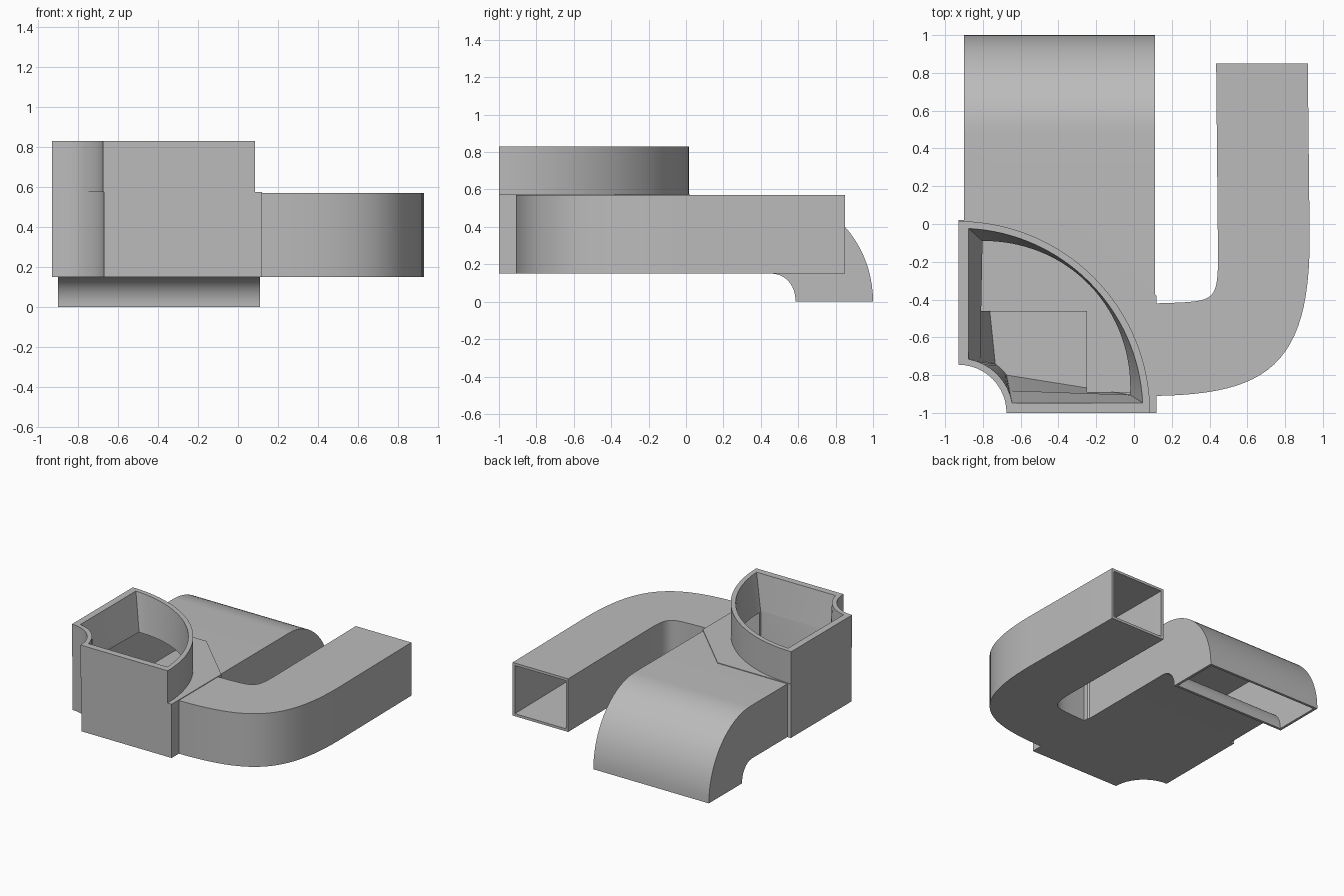
import bpy, bmesh
from math import sin, cos, radians, pi
from mathutils import Vector
from mathutils.geometry import interpolate_bezier

if "Cube" in bpy.data.objects:
    bpy.data.objects.remove(bpy.data.objects["Cube"])

grey = bpy.data.materials.new("plain grey")
grey.use_nodes = True
grey.diffuse_color = (0.5, 0.5, 0.5, 1)
grey.node_tree.nodes["Principled BSDF"].inputs["Base Color"].default_value = (0.5, 0.5, 0.5, 1)

WALL = 0.02
CX, CY = -0.93, -1.0          # centre shared by the rim arc and the corner notch
BOTTOM, TOP = 0.15, 0.57


def loft(name, rings):
    """Closed solid through rings of matching points."""
    bm = bmesh.new()
    rows = [[bm.verts.new(p) for p in ring] for ring in rings]
    n = len(rows[0])
    for a, b in zip(rows, rows[1:]):
        for i in range(n):
            j = (i + 1) % n
            bm.faces.new((a[i], a[j], b[j], b[i]))
    bm.faces.new(rows[0][::-1])
    bm.faces.new(rows[-1])
    bmesh.ops.triangulate(bm, faces=[f for f in bm.faces if len(f.verts) == 4])
    bmesh.ops.recalc_face_normals(bm, faces=bm.faces)
    mesh = bpy.data.meshes.new(name)
    bm.to_mesh(mesh)
    bm.free()
    mesh.materials.append(grey)
    obj = bpy.data.objects.new(name, mesh)
    bpy.context.collection.objects.link(obj)
    return obj


def prism(name, outline, z0, z1):
    return loft(name, [[(x, y, z) for x, y in outline] for z in (z0, z1)])


def arc(radius, a0, a1, n, cx=CX, cy=CY, ry=None):
    angles = [radians(a0 + (a1 - a0) * i / n) for i in range(n + 1)]
    return [(cx + radius * cos(a), cy + (ry or radius) * sin(a)) for a in angles]


def bezier(points, n):
    return [(p.x, p.y) for p in interpolate_bezier(*[Vector((x, y, 0)) for x, y in points], n)]


def side_outline(w, start, end):
    """Plan of the bent side duct, inset by w."""
    outer = bezier([(0.12, -0.91), (0.70, -0.9), (0.93, -0.75), (0.93, -0.08)], 25)
    inner = bezier([(0.12, -0.42), (0.42, -0.41), (0.44, -0.42), (0.445, -0.2)], 17)
    outer = [(start + w, -0.91)] + outer + [(0.92, end)]
    inner = [(start - w, -0.42)] + inner + [(0.435, end)]
    return [(x - w, y + w) for x, y in outer] + [(x + w, y - w) for x, y in inner[::-1]]


def back_duct(name, w, start, end):
    """Wide duct whose far end curves down; profile extruded across x."""
    top = [(start, TOP - w)] + arc(0.52 - w, 90, 0, 20, 0.48, 0, TOP - w) + [(1 - w, end)]
    under = [(start, BOTTOM + w)] + arc(0.125 + w, 90, 0, 12, 0.46, 0.01, 0.14 + w) + [(0.585 + w, end)]
    if w:                      # the inner bend keeps its wall inside the duct
        under = [(y - w if y > 0.59 + w else y, z) for y, z in under]
    profile = top + under[::-1]
    return loft(name, [[(x, y, z) for y, z in profile] for x in (-0.9 + w, 0.11 - w)])


# Outer solids
notch = arc(0.26, 0, 90, 12)
box = prism("junction_box", notch + [(CX, 0.02), (-0.29, 0.02), (0.12, -0.38), (0.12, -1)], BOTTOM, 0.575)
collar = prism("inlet_collar", arc(0.255, 0, 90, 12) + arc(1.015, 90, 0, 40), 0.575, 0.83)
side = prism("side_duct", side_outline(0, 0.1, 0.85), BOTTOM, TOP)
back = back_duct("back_duct", 0, -0.40, 0.0)

# Tapered funnel inside the collar
rim = arc(0.29, 10, 80, 8) + arc(0.98, 87, 3, 32)
throat = []
foot = arc(0.325, 38, 53, 8)
for i in range(33):
    a = radians(82 - 76 * i / 32)
    r = 0.9 + 0.07 * sin(2 * a)
    foot.append((CX + r * cos(a), CY + r * sin(a)))
for i, (p, q) in enumerate(zip(rim, foot)):
    t = 0.45 if i < 9 else 1
    throat.append((p[0] + (q[0] - p[0]) * t, p[1] + (q[1] - p[1]) * t))
funnel = loft("funnel_cutter", [[(x, y, z) for x, y in ring]
                                for ring, z in ((rim, 0.84), (throat, 0.55), (foot, 0.19))])

# Air channels through the ducts
side_bore = prism("side_bore_cutter", side_outline(WALL, -0.25, 0.9), BOTTOM + WALL, TOP - WALL)
back_bore = back_duct("back_bore_cutter", WALL, -0.46, -0.05)
cutters = [funnel, side_bore, back_bore]

for obj, used in ((box, cutters), (collar, [funnel]), (side, [side_bore]), (back, cutters)):
    bpy.context.view_layer.objects.active = obj
    for cutter in used:
        mod = obj.modifiers.new("hollow", "BOOLEAN")
        mod.operation, mod.solver, mod.object = "DIFFERENCE", "EXACT", cutter
        bpy.ops.object.modifier_apply(modifier=mod.name)

for cutter in cutters:
    bpy.data.objects.remove(cutter)

# Smooth bends, crisp edges
for obj in (box, collar, side, back):
    bpy.ops.object.select_all(action="DESELECT")
    obj.select_set(True)
    bpy.context.view_layer.objects.active = obj
    bpy.ops.object.shade_smooth_by_angle(angle=pi / 6)
